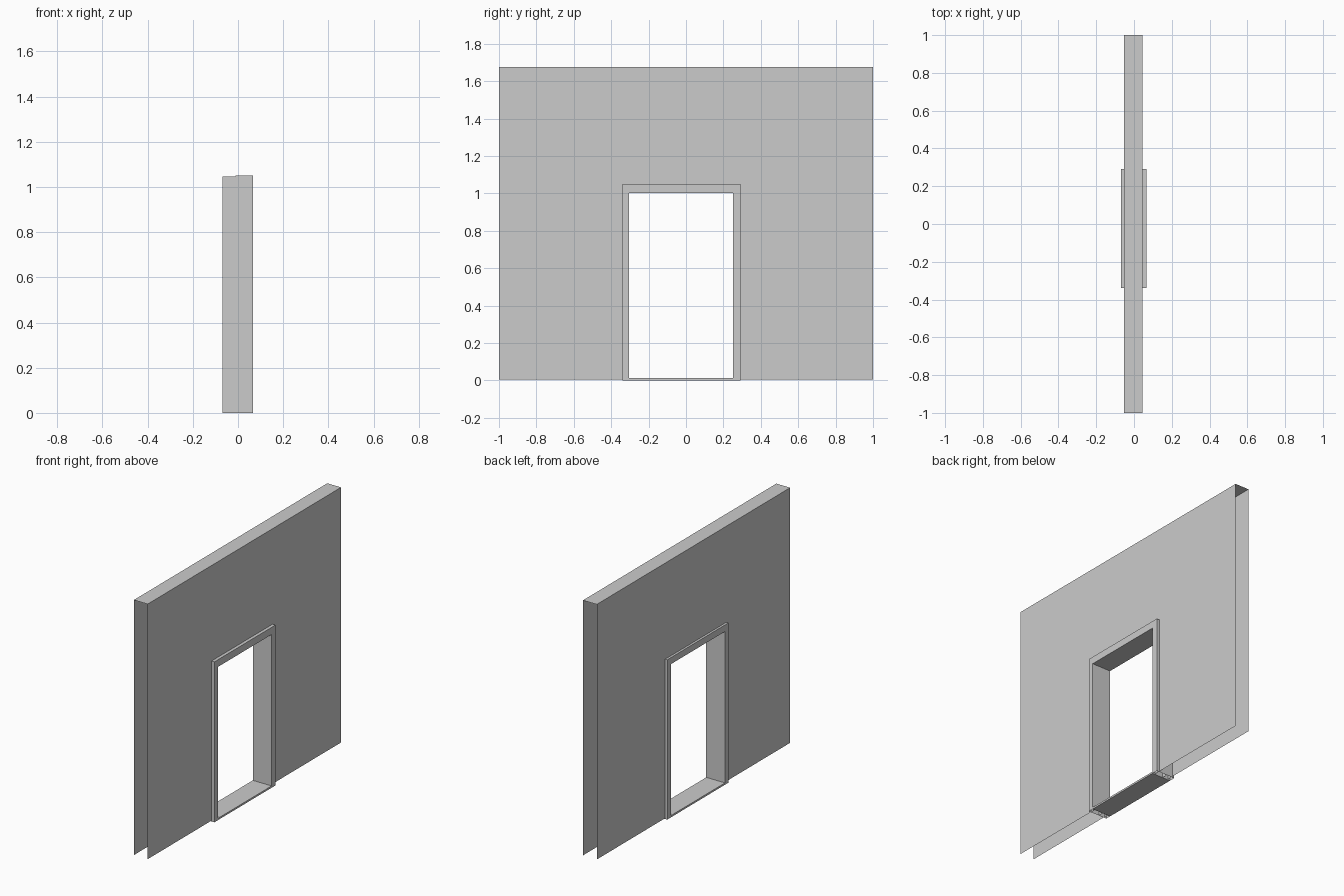
import bpy
import bmesh

cube = bpy.data.objects.get("Cube")
if cube:
    bpy.data.objects.remove(cube)

grey = bpy.data.materials.new("plain grey")
grey.use_nodes = True
grey.diffuse_color = (0.6, 0.6, 0.6, 1)
grey.node_tree.nodes["Principled BSDF"].inputs["Base Color"].default_value = (0.6, 0.6, 0.6, 1)

# Shared dimensions
WALL_X = (-0.054, 0.046)
WALL_BOTTOM, WALL_TOP = 0.005, 1.675
OUTER_Y = (-0.34, 0.292)
INNER_Y = (-0.305, 0.252)
INNER_TOP = 1.003
SILL_TOP = 0.012


def arch(y, bottom, top):
    """Upside-down U outline in (y, z), from one foot to the other."""
    return [(y[0], bottom), (y[0], top), (y[1], top), (y[1], bottom)]


def finish(name, bm):
    bmesh.ops.remove_doubles(bm, verts=bm.verts, dist=0.0001)
    bmesh.ops.recalc_face_normals(bm, faces=bm.faces)
    mesh = bpy.data.meshes.new(name)
    bm.to_mesh(mesh)
    bm.free()
    mesh.materials.append(grey)
    obj = bpy.data.objects.new(name, mesh)
    bpy.context.collection.objects.link(obj)
    return obj


def add_quad(bm, points):
    bm.faces.new([bm.verts.new(p) for p in points])


def u_shape(bm, inner, outer, x_values):
    """Flat U-shaped faces, one set at each x."""
    for x in x_values:
        for i in range(3):
            ring = [inner[i], inner[i + 1], outer[i + 1], outer[i]]
            add_quad(bm, [(x, y, z) for y, z in ring])


def sweep(bm, outline, x_values):
    """Faces along an outline, spanning the thickness."""
    a, b = x_values
    for (y0, z0), (y1, z1) in zip(outline, outline[1:]):
        add_quad(bm, [(a, y0, z0), (b, y0, z0), (b, y1, z1), (a, y1, z1)])


# Wall: two sheets around the doorway, closed on top, open at ends and base
bm = bmesh.new()
wall_outline = arch((-1, 1), WALL_BOTTOM, WALL_TOP)
u_shape(bm, arch(INNER_Y, WALL_BOTTOM, INNER_TOP), wall_outline, WALL_X)
sweep(bm, wall_outline[1:3], WALL_X)
finish("wall", bm)

# Door frame: two casings meeting inside the wall, one slightly taller
for name, x_values, top in (("door_frame_right", (-0.069, -0.012), 1.046),
                            ("door_frame_left", (-0.012, 0.067), 1.05)):
    bm = bmesh.new()
    inner = arch(INNER_Y, 0, INNER_TOP)
    outer = arch(OUTER_Y, 0, top)
    u_shape(bm, inner, outer, x_values)
    sweep(bm, inner, x_values)
    sweep(bm, outer, x_values)
    finish(name, bm)

# Threshold between the jambs
bm = bmesh.new()
bmesh.ops.create_cube(bm, size=1)
for v in bm.verts:
    v.co = (0.067 if v.co.x > 0 else -0.069,
            INNER_Y[1] if v.co.y > 0 else INNER_Y[0],
            SILL_TOP if v.co.z > 0 else 0)
finish("threshold", bm)
